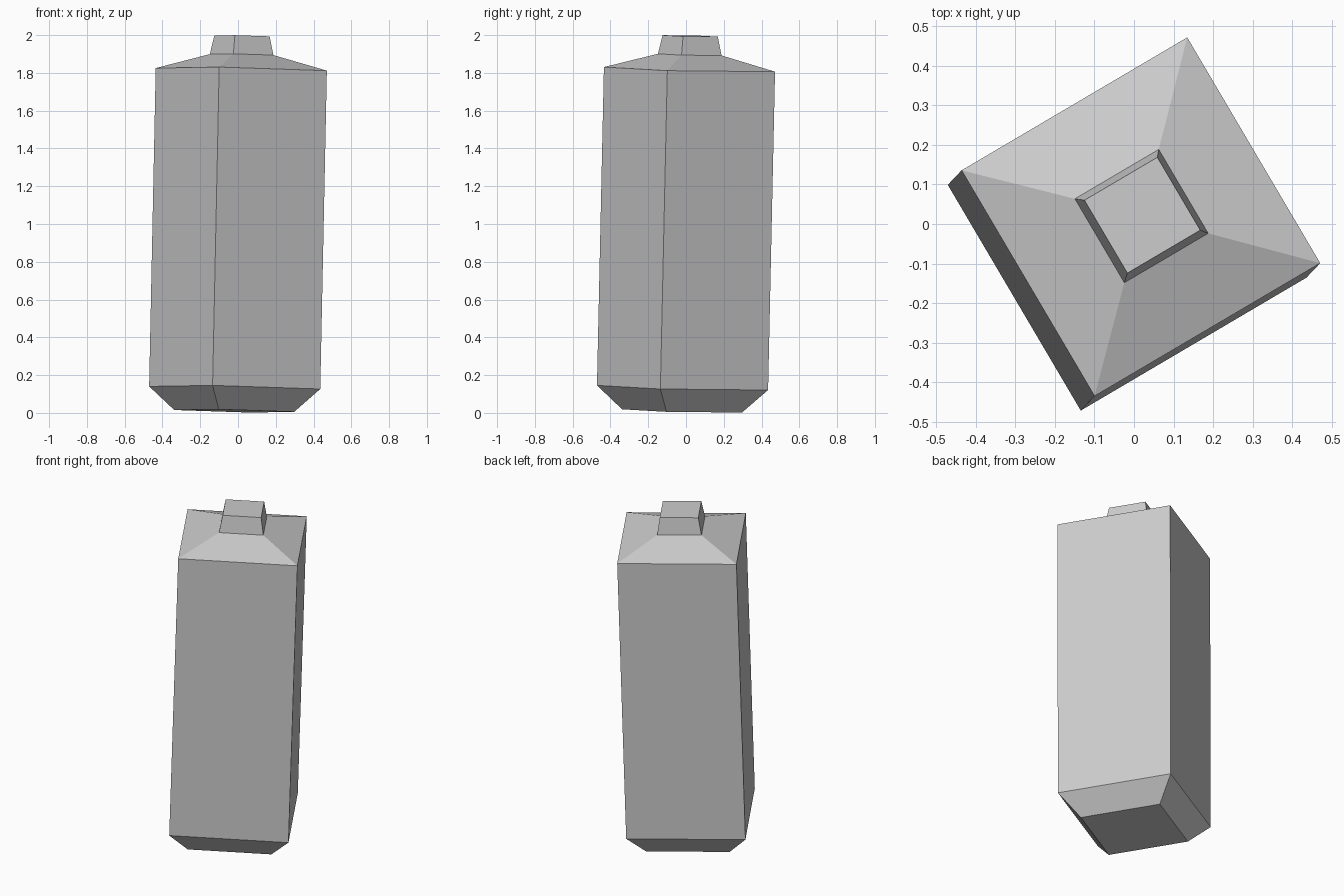
import bpy, bmesh, math
from mathutils import Matrix, Vector

cube = bpy.data.objects.get("Cube")
if cube:
    bpy.data.objects.remove(cube, do_unlink=True)

grey = bpy.data.materials.new("light grey")
grey.use_nodes = True
colour = (0.6, 0.6, 0.6, 1)
grey.diffuse_color = colour
grey.node_tree.nodes["Principled BSDF"].inputs["Base Color"].default_value = colour

# Slightly leaning axis, and the twist of the square section
axis = Vector((0.0207, 0.0218, 1))
lean = Vector((0, 0, 1)).rotation_difference(axis).to_matrix().to_4x4()
twist = math.radians(75.5)


def square_loft(name, rings):
    """Closed square solid through (height, corner radius) rings."""
    bm = bmesh.new()
    loops = []
    for z, r in rings:
        loops.append([bm.verts.new((r * math.cos(twist + i * math.pi / 2),
                                    r * math.sin(twist + i * math.pi / 2), z))
                      for i in range(4)])
    for low, high in zip(loops, loops[1:]):
        for i in range(4):
            j = (i + 1) % 4
            bm.faces.new((low[i], low[j], high[j], high[i]))
    bm.faces.new(loops[0][::-1])
    bm.faces.new(loops[-1])
    # Lean about mid height, where the solid is centred
    bm.transform(Matrix.Translation((0, 0, 0.976)) @ lean)
    bmesh.ops.recalc_face_normals(bm, faces=bm.faces)
    mesh = bpy.data.meshes.new(name)
    bm.to_mesh(mesh)
    bm.free()
    mesh.materials.append(grey)
    obj = bpy.data.objects.new(name, mesh)
    bpy.context.collection.objects.link(obj)
    return obj


# Chamfered base, tall body, sloping shoulder and short neck
square_loft("carton", [(-0.966, 0.328), (-0.843, 0.468), (0.843, 0.468),
                       (0.921, 0.174), (1.02, 0.151)])
